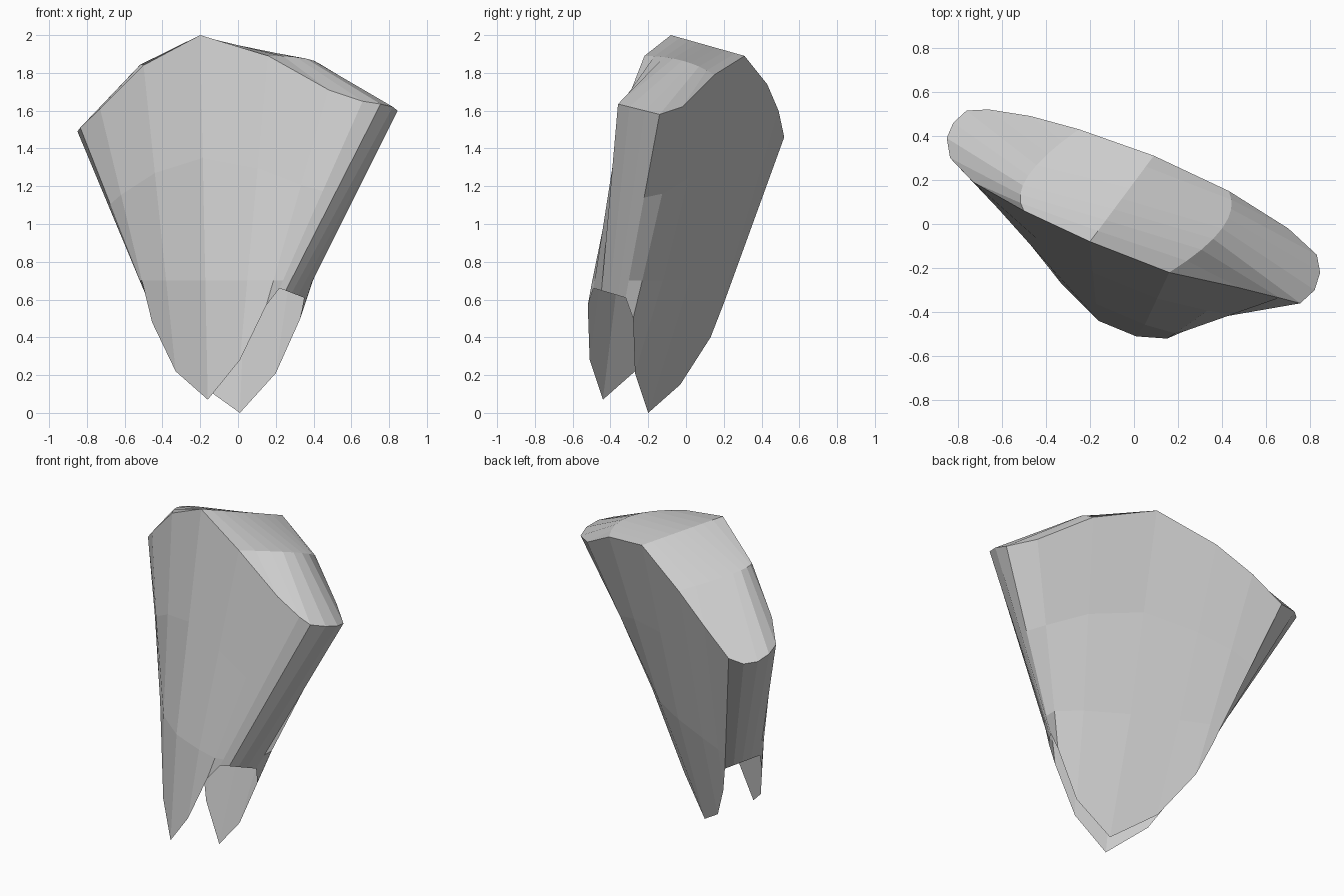
import bpy
import math
from mathutils import Vector

cube = bpy.data.objects.get("Cube")
if cube:
    bpy.data.objects.remove(cube, do_unlink=True)

shell_grey = bpy.data.materials.new("shell_grey")
shell_grey.use_nodes = True
colour = (0.6, 0.6, 0.6, 1)
shell_grey.diffuse_color = colour
shell_grey.node_tree.nodes["Principled BSDF"].inputs["Base Color"].default_value = colour


def points(*rows):
    return [Vector(row) for row in rows]


def loft(name, rows):
    """Join equally long rows of points with quads."""
    width = len(rows[0])
    verts = [tuple(v) for row in rows for v in row]
    faces = [(r * width + c, r * width + c + 1, (r + 1) * width + c + 1, (r + 1) * width + c)
             for r in range(len(rows) - 1) for c in range(width - 1)]
    mesh = bpy.data.meshes.new(name)
    mesh.from_pydata(verts, [], faces)
    mesh.materials.append(shell_grey)
    mesh.update()
    obj = bpy.data.objects.new(name, mesh)
    bpy.context.collection.objects.link(obj)
    return obj


def straight(start, end, steps):
    return [start.lerp(end, i / steps) for i in range(steps + 1)]


def arc(start, control, end, steps):
    return [start.lerp(control, i / steps).lerp(control.lerp(end, i / steps), i / steps)
            for i in range(steps + 1)]


def sheet(name, rim, hem, bow):
    """Sheet from the upper rim to the pointed hem, with a slightly bowed level waist."""
    waist, middle = [], []
    for i, (top, low) in enumerate(zip(rim, hem)):
        out = Vector((0, bow * math.sin(math.pi * i / (len(rim) - 1)) ** 4, 0))
        waist.append(low.lerp(top, (0.7 - low.z) / (top.z - low.z)) + out)
        middle.append(waist[-1].lerp(top, 0.5))
    return loft(name, [rim, middle, waist, hem])


# Upper rims: front from -x to +x, back in the return direction
front_rim = points((-.835, .3, 1.51), (-.73, .19, 1.61), (-.5, .06, 1.84), (-.2, -.08, 2),
                   (.16, -.22, 1.89), (.48, -.29, 1.71), (.66, -.335, 1.65))
back_rim = points((.83, -.14, 1.58), (.7, -.02, 1.62), (.43, .15, 1.79), (.09, .31, 1.89),
                  (-.25, .43, 1.74), (-.47, .49, 1.6), (-.66, .52, 1.46))
# Pointed lower hems
front_hem = points((-.47, -.06, .58), (-.455, -.1, .48), (-.33, -.27, .22), (-.16, -.44, .07),
                   (.01, -.51, .28), (.15, -.52, .57), (.22, -.49, .66))
back_hem = points((.35, -.32, .61), (.33, -.28, .5), (.2, -.27, .21), (.01, -.2, 0),
                  (-.2, -.03, .15), (-.35, .13, .4), (-.41, .2, .58))

sheet("front_sheet", front_rim, front_hem, -.04)
sheet("back_sheet", back_rim, back_hem, .03)

# Narrow rounded side panels joining the sheets
left_rim = [front_rim[-1]] + points((.755, -.36, 1.635), (.82, -.3, 1.62), (.845, -.22, 1.6)) + [back_rim[0]]
right_rim = [back_rim[-1]] + points((-.76, .515, 1.45), (-.82, .46, 1.46), (-.85, .39, 1.49)) + [front_rim[0]]
loft("left_side_panel", [left_rim, straight(front_hem[-1], back_hem[0], len(left_rim) - 1)])
loft("right_side_panel", [right_rim, straight(back_hem[-1], front_hem[0], len(right_rim) - 1)])

# Cap: straight ridge in the middle, curved crease on each side
left_edge = front_rim[4:6] + left_rim + back_rim[1:3]
right_edge = front_rim[2:0:-1] + right_rim[::-1] + back_rim[5:3:-1]
steps = len(left_edge) - 1
ridge = straight(front_rim[3], back_rim[3], steps)
left_crease = arc(front_rim[4], Vector((.505, -.005, 1.89)), back_rim[2], steps)
right_crease = arc(front_rim[2], Vector((-.585, .195, 1.87)), back_rim[4], steps)
loft("cap_middle", [left_crease, ridge, right_crease])
loft("left_cap_end", [left_crease, left_edge])
loft("right_cap_end", [right_crease, right_edge])
